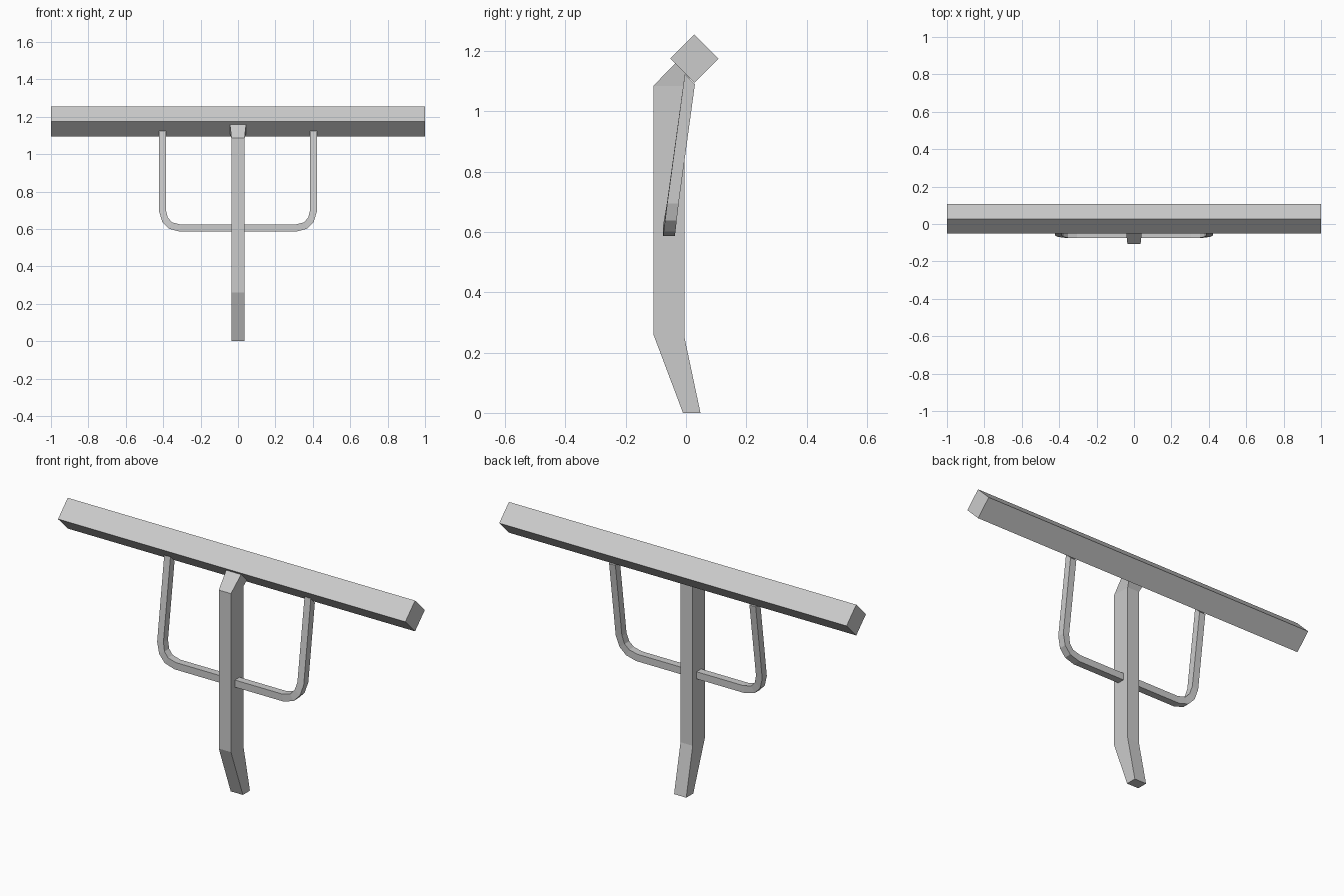
import bpy, bmesh

if "Cube" in bpy.data.objects:
    bpy.data.objects.remove(bpy.data.objects["Cube"])


def loft(name, rings):
    """Skin a chain of four-cornered rings and cap both ends."""
    bm = bmesh.new()
    vs = [[bm.verts.new(p) for p in ring] for ring in rings]
    for a, b in zip(vs, vs[1:]):
        for i in range(4):
            j = (i + 1) % 4
            bm.faces.new((a[i], a[j], b[j], b[i]))
    bm.faces.new(vs[0])
    bm.faces.new(vs[-1])
    bmesh.ops.recalc_face_normals(bm, faces=bm.faces)
    me = bpy.data.meshes.new(name)
    bm.to_mesh(me)
    bm.free()
    ob = bpy.data.objects.new(name, me)
    bpy.context.collection.objects.link(ob)
    return ob


# Long square beam, turned 45 degrees onto its edge
cy, cz, r = 0.028, 1.175, 0.08
loft("cross_beam", [[(x, cy, cz + r), (x, cy + r, cz), (x, cy, cz - r), (x, cy - r, cz)]
                    for x in (-1, 1)])

# Bent post: front y, front z, back y, back z, half width
post = [(-0.01, 0, 0.048, 0, 0.035),
        (-0.108, 0.26, -0.005, 0.25, 0.035),
        (-0.108, 1.085, -0.005, 1.085, 0.035),
        (-0.036, 1.159, 0.012, 1.111, 0.043)]
loft("post", [[(-w, fy, fz), (w, fy, fz), (w, by, bz), (-w, by, bz)]
              for fy, fz, by, bz, w in post])

# U-shaped brace leaning back: half outline as outer x, z and inner x, z
half = [(0.313, 0.586, 0.305, 0.623),
        (0.37, 0.602, 0.352, 0.635),
        (0.405, 0.638, 0.375, 0.66),
        (0.422, 0.695, 0.386, 0.703),
        (0.422, 1.107, 0.386, 1.107)]


def brace_ring(side, ox, oz, ix, iz):
    lean = max(0, (oz + iz) / 2 - 0.603)
    front = -0.076 + 0.143 * lean
    back = -0.037 + 0.132 * lean
    tilt = 0.017 if oz > 1 else 0  # ends cut parallel to the beam face
    return [(side * ox, front, oz + tilt), (side * ix, front, iz + tilt),
            (side * ix, back, iz - tilt), (side * ox, back, oz - tilt)]


loft("u_brace", [brace_ring(-1, *p) for p in reversed(half)] + [brace_ring(1, *p) for p in half])
